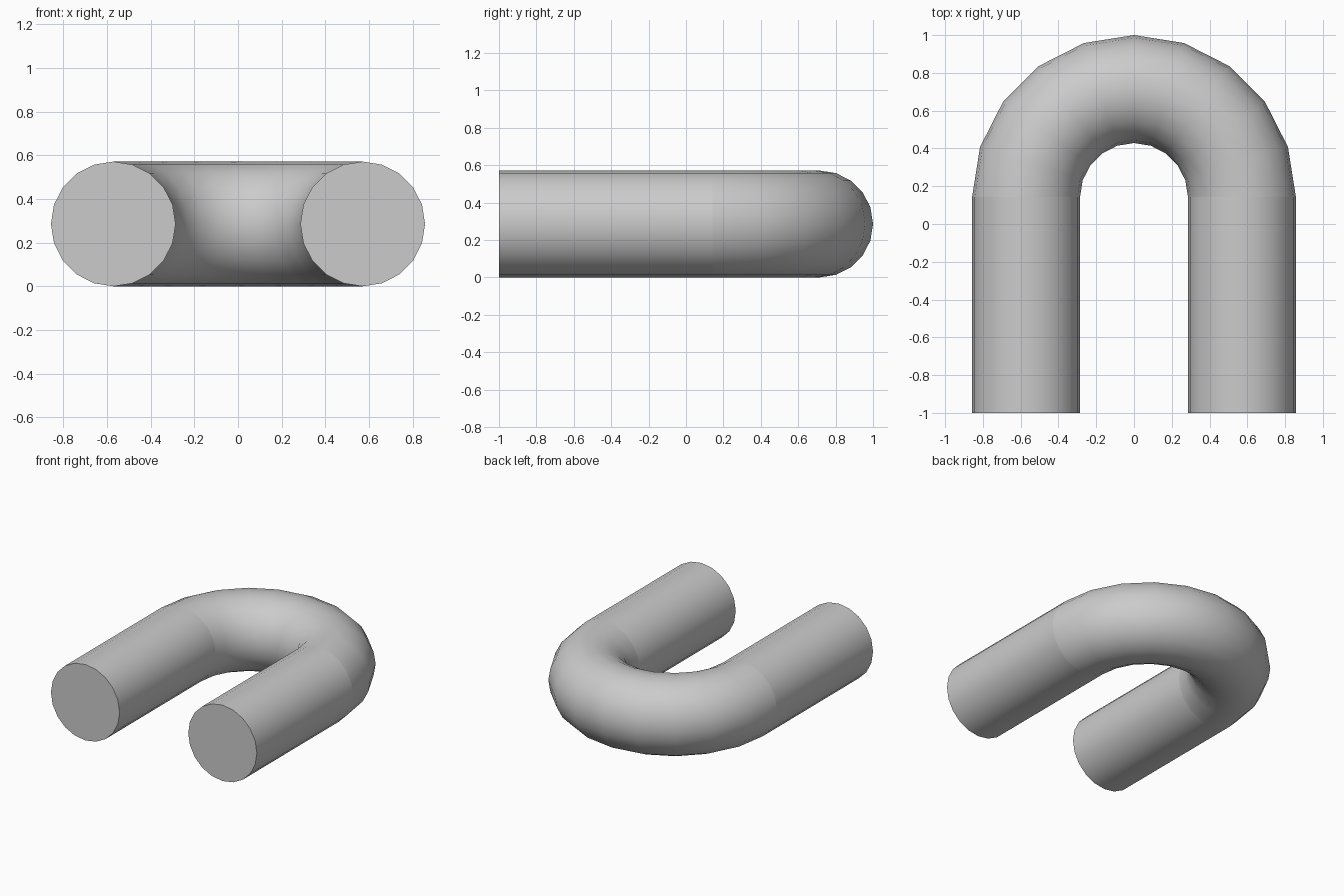
import bpy, bmesh
from math import sin, cos, pi

if "Cube" in bpy.data.objects:
    bpy.data.objects.remove(bpy.data.objects["Cube"])

SIDES, BENDS = 20, 10
R = 2 / 7            # tube radius
BEND_R = 4 / 7       # centreline radius of the bend
BEND_Y = 1 / 7       # where the straight legs meet the bend

bm = bmesh.new()


def ring(y, angle):
    """Circle of tube vertices around the centreline."""
    out = []
    for i in range(SIDES):
        a = 2 * pi * i / SIDES
        d = BEND_R + R * cos(a)
        out.append(bm.verts.new((d * cos(angle), y + d * sin(angle), R + R * sin(a))))
    return out


# Path: right leg end, half-circle bend, left leg end
rings = [ring(-1, 0)]
rings += [ring(BEND_Y, pi * k / BENDS) for k in range(BENDS + 1)]
rings.append(ring(-1, pi))

# Tube walls
for a, b in zip(rings, rings[1:]):
    for i in range(SIDES):
        j = (i + 1) % SIDES
        bm.faces.new((a[i], a[j], b[j], b[i])).smooth = True

# Flat end caps
for end in (rings[0], rings[-1]):
    bm.faces.new(end)
bmesh.ops.recalc_face_normals(bm, faces=bm.faces)

# Crisp edges at the caps and where the legs join the bend
for r in (rings[0], rings[1], rings[-2], rings[-1]):
    for i in range(SIDES):
        bm.edges.get((r[i], r[(i + 1) % SIDES])).smooth = False

mesh = bpy.data.meshes.new("u_bend_pipe")
bm.to_mesh(mesh)
bm.free()
bpy.context.collection.objects.link(bpy.data.objects.new("u_bend_pipe", mesh))
